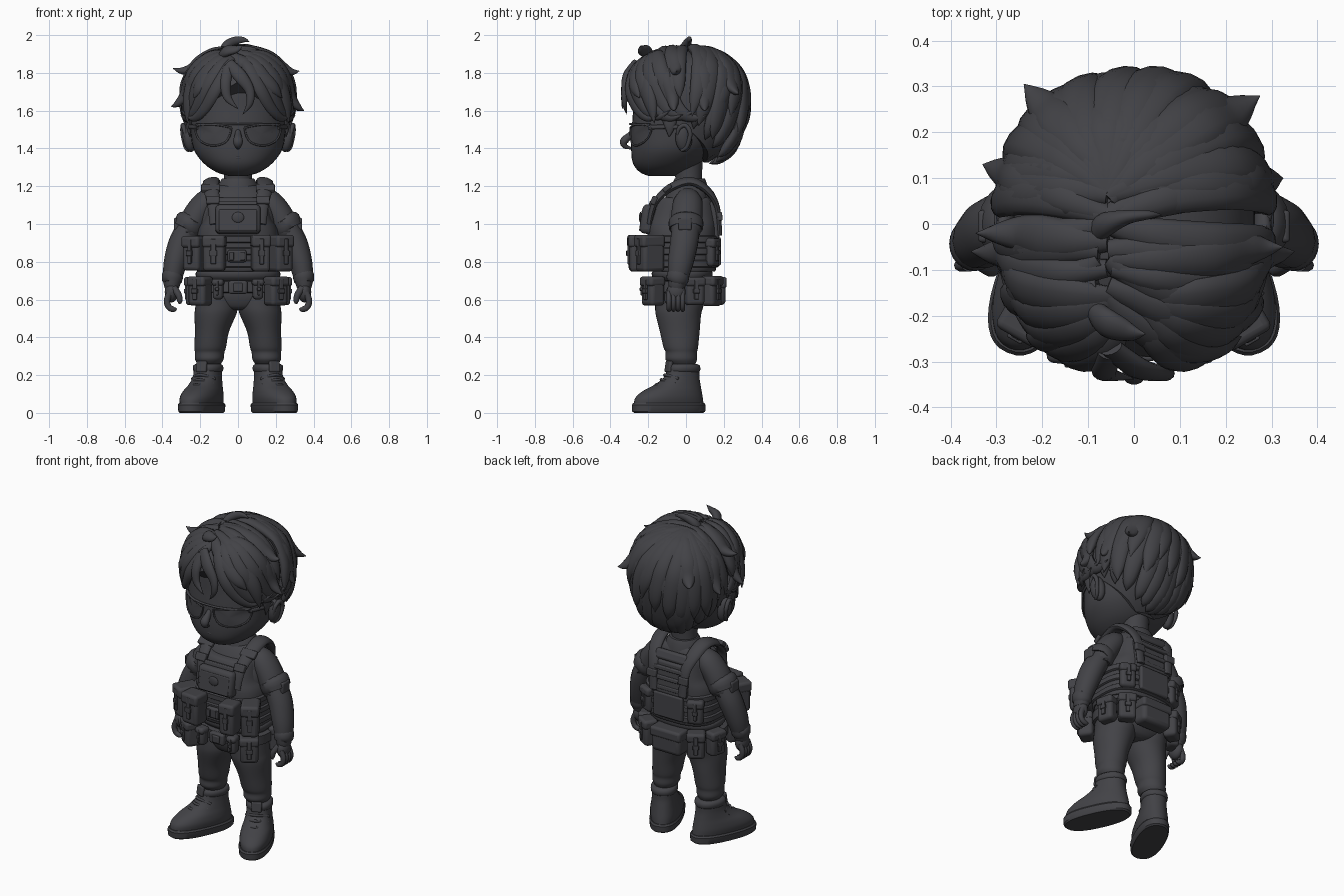
import bpy, bmesh, math, random
from mathutils import Vector, Matrix

random.seed(4)
mat = bpy.data.materials.new("dark_grey")
mat.diffuse_color = (0.055, 0.055, 0.062, 1)


def finish(name, bm, bevel=0.0, sharp=50):
    bmesh.ops.recalc_face_normals(bm, faces=bm.faces[:])
    me = bpy.data.meshes.new(name)
    bm.to_mesh(me)
    bm.free()
    me.materials.append(mat)
    ob = bpy.data.objects.new(name, me)
    bpy.context.collection.objects.link(ob)
    if bevel:
        b = ob.modifiers.new("bevel", 'BEVEL')
        b.width, b.segments = bevel, 3
    bpy.ops.object.select_all(action='DESELECT')
    ob.select_set(True)
    bpy.context.view_layer.objects.active = ob
    bpy.ops.object.shade_smooth_by_angle(angle=math.radians(sharp))


def skin(bm, rings):
    """Bridge closed rings of points and cap both ends."""
    vs = [[bm.verts.new(p) for p in r] for r in rings]
    n = len(vs[0])
    for a, b in zip(vs, vs[1:]):
        for i in range(n):
            bm.faces.new((a[i], a[(i + 1) % n], b[(i + 1) % n], b[i]))
    bm.faces.new(vs[0])
    bm.faces.new(vs[-1])


def spline(rows, sub):
    """Catmull-Rom interpolation of rows of numbers."""
    rows = [Vector(r) for r in rows]
    out = []
    for i in range(len(rows) - 1):
        a, b = rows[max(i - 1, 0)], rows[i]
        c, d = rows[i + 1], rows[min(i + 2, len(rows) - 1)]
        for k in range(sub):
            t = k / sub
            out.append(0.5 * (2 * b + (c - a) * t + (2 * a - 5 * b + 4 * c - d) * t * t
                              + (3 * b - a - 3 * c + d) * t ** 3))
    return out + [rows[-1]]


def spow(v, e):
    return math.copysign(abs(v) ** e, v)


def loft(name, rows, p=2.0, sub=5, n=40, xf=None, sharp=50):
    """Stack of superellipse rings: (z, cx, cy, rx, ry)."""
    bm = bmesh.new()
    ang = [math.tau * i / n for i in range(n)]
    skin(bm, [[(r[1] + r[3] * spow(math.cos(a), 2 / p), r[2] + r[4] * spow(math.sin(a), 2 / p), r[0])
               for a in ang] for r in spline(rows, sub)])
    if xf:
        bm.transform(xf)
    finish(name, bm, sharp=sharp)


def tube(name, rows, up=lambda p: Vector((0, 1, 0)), sub=6, n=14):
    """Swept ellipse: (x, y, z, half width, half thickness)."""
    rows = spline(rows, sub)
    pts = [Vector(r[:3]) for r in rows]
    rings = []
    for i, p in enumerate(pts):
        t = (pts[min(i + 1, len(pts) - 1)] - pts[max(i - 1, 0)]).normalized()
        s = t.cross(up(p)).normalized()
        u = s.cross(t)
        w, h = max(rows[i][3], .001), max(rows[i][4], .001)
        rings.append([p + s * w * math.cos(math.tau * k / n) + u * h * math.sin(math.tau * k / n)
                      for k in range(n)])
    bm = bmesh.new()
    skin(bm, rings)
    finish(name, bm)


def box(name, loc, size, rz=0, rx=0, bevel=.012):
    bm = bmesh.new()
    bmesh.ops.create_cube(bm, size=1)
    bm.transform(Matrix.Translation(loc) @ Matrix.Rotation(math.radians(rz), 4, 'Z')
                 @ Matrix.Rotation(math.radians(rx), 4, 'X') @ Matrix.Diagonal((*size, 1)))
    finish(name, bm, bevel)


def ball(name, loc, size, rot=(0, 0, 0)):
    bm = bmesh.new()
    bmesh.ops.create_uvsphere(bm, u_segments=24, v_segments=16, radius=1)
    r = Matrix.Rotation(rot[2], 4, 'Z') @ Matrix.Rotation(rot[1], 4, 'Y') @ Matrix.Rotation(rot[0], 4, 'X')
    bm.transform(Matrix.Translation(loc) @ r @ Matrix.Diagonal((*size, 1)))
    finish(name, bm)


def pouch(name, x, y, z, w, d, h, rz):
    """Pouch whose outer face points along local -y, with flap, strap and buckle."""
    f = Matrix.Translation((x, y, z)) @ Matrix.Rotation(math.radians(rz), 4, 'Z')
    box(name, (x, y, z), (w, d, h), rz, bevel=.02)
    box(name + "_flap", f @ Vector((0, -.004, h * .33)), (w + .008, d + .008, h * .34), rz, bevel=.016)
    box(name + "_strap", f @ Vector((0, -d / 2 - .004, h * .05)), (w * .24, .012, h * .7), rz, bevel=.004)
    box(name + "_buckle", f @ Vector((0, -d / 2 - .008, 0)), (w * .36, .014, h * .16), rz, bevel=.004)


# Head, neck and face
loft("head", [(1.255, 0, -.13, .05, .07), (1.275, 0, -.13, .115, .115), (1.32, 0, -.105, .18, .175),
              (1.39, 0, -.075, .232, .215), (1.48, 0, -.05, .25, .238), (1.6, 0, -.03, .255, .25),
              (1.75, 0, -.01, .235, .255), (1.85, 0, 0, .17, .19)], 2.15)
loft("neck", [(1.15, 0, .02, .1, .085), (1.22, 0, .015, .075, .07), (1.36, 0, .01, .08, .08)])
loft("collar", [(1.17, 0, .02, .115, .1), (1.215, 0, .02, .1, .09), (1.24, 0, .02, .085, .08)], sub=2)
tube("nose", [(0, -.27, 1.5, .012, .012), (0, -.296, 1.47, .018, .018), (0, -.328, 1.438, .026, .022),
              (0, -.322, 1.412, .018, .014), (0, -.285, 1.4, .005, .005)])
tube("upper_lip", [(-.04, -.272, 1.346, .002, .002), (0, -.284, 1.352, .007, .005), (.04, -.272, 1.346, .002, .002)])


def face_y(x, off=0):
    return -.05 - (.238 + off) * math.sqrt(max(0, 1 - (x / (.262 + off)) ** 2))


for s in (-1, 1):
    # Ears
    ball("ear", (s * .258, -.012, 1.455), (.034, .045, .075), (.1, s * .12, s * .3))
    tube("ear_rim", [(s * .27, -.045, 1.44, .008, .008), (s * .285, -.04, 1.5, .011, .011), (s * .292, -.005, 1.523, .012, .012),
                     (s * .293, .022, 1.48, .012, .012), (s * .278, .005, 1.41, .011, .011), (s * .262, -.025, 1.39, .01, .01)],
         up=lambda p: Vector((1, 0, 0)))
    # Sunglasses
    edge = [(.035, 1.51), (.12, 1.525), (.21, 1.522), (.225, 1.49), (.2, 1.44), (.14, 1.415), (.075, 1.428), (.045, 1.465)]
    edge = [tuple(v) for v in spline([(*e, 0) for e in edge + edge[:1]], 4)]
    tube("glasses_rim", [(s * x, face_y(x, .008), z, .005, .005) for x, z, _ in edge], sub=1, n=8)
    bm = bmesh.new()
    mid = bm.verts.new((s * .125, face_y(.125, .012), 1.475))
    vs = [bm.verts.new((s * x, face_y(x, .006), z)) for x, z, _ in edge[:-1]]
    for i, v in enumerate(vs):
        bm.faces.new((mid, v, vs[(i + 1) % len(vs)]))
    finish("lens", bm)
    tube("glasses_arm", [(s * .215, face_y(.215, .008), 1.512, .012, .006), (s * .26, -.1, 1.515, .011, .006),
                         (s * .265, 0, 1.51, .01, .006)], up=lambda p: Vector((1, 0, 0)))
tube("glasses_brow_bar", [(x, face_y(abs(x), .006), 1.53 - abs(x) * .02, .006, .007)
                          for x in (-.22, -.15, -.07, 0, .07, .15, .22)])

# Hair: a rounded shell with locks swept over it
HC = Vector((0, 0, 1.66))
radial = lambda p: (p - HC).normalized()


def on_hair(d, k=1.0):
    q = sum(abs(c) ** 2.35 for c in d) ** (1 / 2.35)
    d = d / q * k
    return HC + Vector((d.x * .274, d.y * .308, d.z * (.265 if d.z > 0 else .365)))


def aim(az, h):
    a, c = math.radians(az), math.sqrt(1 - h * h)
    return Vector((math.sin(a) * c, -math.cos(a) * c, h))


bm = bmesh.new()
shell = []
for j in range(15):
    ring = []
    for i in range(48):
        az = abs(i * 7.5 - 180)
        low = .35 - .5 * min(1, az / 50) - .77 * min(1, max(0, az - 65) / 75)
        ring.append(on_hair(aim(i * 7.5 - 180, low + (.995 - low) * math.sin(j / 14 * math.pi / 2)), .965))
    shell.append(ring)
skin(bm, shell)
finish("hair_shell", bm)


def top(x, y):
    a = Vector((x / .3, y / .33, 0))
    a.z = math.sqrt(max(.05, 1 - a.length_squared))
    return a


def lock(x, y, az, h, w=.06, lift=.08, swing=0.0):
    """Lock from the parting at (x, y) to a tip at azimuth az and height h."""
    a, e, rows = top(x, y), aim(az, h), []
    side = a.cross(e).normalized()
    for k in range(7):
        t = k / 6
        d = (a * (1 - t) + e * t).normalized() + side * swing * math.sin(t * math.pi)
        wid = w * (.45 + 1.1 * t) * (1 - t ** 3.5)
        rows.append((*on_hair(d.normalized(), 1.0 + lift * t ** 3), wid, .013 + .3 * wid if t < 1 else .001))
    tube("hair_lock", rows, radial, 4, 12)


def flick(x, y, tip, w):
    """Lock leaving the scalp and sweeping out to a free tip point."""
    a, tip = top(x, y), Vector(tip)
    d = tip - HC
    e = Vector((d.x / .3, d.y / .33, d.z / .3)).normalized()
    rows = [(*on_hair(a), w * .5, .02)]
    for t, k, v in ((.3, 1.0, .9), (.58, 1.01, 1.1), (.82, 1.03, .9)):
        rows.append((*on_hair((a * (1 - t) + e * t).normalized(), k), w * v, .03))
    rows += [(*(Vector(rows[-1][:3]).lerp(tip, .55) - Vector((0, 0, .012))), w * .5, .018), (*tip, .001, .001)]
    tube("hair_flick", rows, radial, 5, 12)


# Back locks falling to the nape, in two layers
for i in range(13):
    az = 98 + i * 13.7
    fall = abs(az - 180) / 82
    lock(-.06, .09, az, -.92 + .5 * fall ** 1.7, .056, random.uniform(-.03, .03), random.uniform(-.06, .06))
for i in range(11):
    lock(-.06, .07, 102 + i * 15.6, random.uniform(-.58, -.2), .06, random.uniform(.03, .09), random.uniform(-.1, .1))
for s in (-1, 1):
    # Side locks off the parting
    for i in range(4):
        lock(-.07 + s * .01, .1 - i * .08, s * (112 - i * 17), -.3 + .08 * (i % 3), .052, .06 + .05 * (i % 2), s * .1)
        lock(-.07 + s * .01, .08 - i * .08, s * (104 - i * 19), .12 - .1 * (i % 2), .05, .06 + .05 * (i % 2), -s * .06)
    # Fringe swept sideways off the forehead with upturned ends
    for j in range(5):
        w = .034 + .003 * j
        path = [(-6 + s * 5, .86, 1, w * .5), (s * (13 + 8 * j), .6 + .04 * j, 1.04, w), (s * (24 + 10 * j), .2 + .06 * j, 1.04, w * 1.1),
                (s * (37 + 11 * j), -.12, 1.02, w * .9), (s * (52 + 11 * j), -.25 + .02 * (j % 2), 1.04, w * .55),
                (s * (65 + 11 * j), -.2 + .06 * (j % 2), 1.11, .001)]
        tube("fringe", [(*on_hair(aim(az, h), k), v, .004 + v * .45) for az, h, k, v in path], radial, 5, 12)
    # Sideburns
    tube("sideburn", [(s * .25, -.09, 1.6, .05, .02), (s * .26, -.085, 1.52, .03, .014), (s * .255, -.09, 1.46, .002, .002)],
         up=lambda p: Vector((1, 0, 0)))
# Free flicks around the sides, back and top
for x, y, tip, w in ((-.06, -.04, (-.345, -.02, 1.825), .045), (-.05, -.08, (.325, -.05, 1.81), .045),
                     (-.06, .06, (.275, .28, 1.69), .055), (-.06, .1, (-.24, .305, 1.7), .05),
                     (-.06, .02, (-.33, .13, 1.62), .045), (-.05, .02, (.325, .1, 1.6), .045),
                     (-.05, -.1, (.35, -.06, 1.6), .04), (-.06, -.1, (-.355, -.06, 1.62), .04)):
    flick(x, y, tip, w)
tube("front_tuft", [(-.09, -.18, 1.88, .02, .02), (-.06, -.215, 1.915, .035, .024), (-.01, -.235, 1.925, .024, .016),
                    (.025, -.24, 1.945, .001, .001)], radial)
# Forehead curl and crown cowlick
front = lambda p: Vector((0, -1, .2))
tube("forehead_curl", [(-.05, -.27, 1.85, .03, .018), (.01, -.315, 1.785, .036, .02), (.06, -.325, 1.71, .026, .018),
                       (.062, -.325, 1.64, .018, .014), (.025, -.315, 1.58, .001, .001)], front)
tube("forehead_curl", [(-.05, -.28, 1.83, .03, .018), (-.065, -.318, 1.75, .028, .018), (-.055, -.328, 1.67, .022, .015),
                       (0, -.338, 1.61, .001, .001)], front)
tube("cowlick", [(-.085, -.02, 1.9, .02, .03), (-.06, 0, 1.945, .024, .026), (-.015, .015, 1.97, .022, .016),
                 (.03, .02, 1.975, .014, .01), (.06, .02, 1.965, .001, .001)])

# Shirt, vest, trousers seat and belt
loft("shirt", [(.7, 0, -.02, .205, .14), (.88, 0, -.015, .2, .15), (1.02, 0, -.01, .2, .145),
               (1.12, 0, .005, .18, .125), (1.18, 0, .015, .145, .1), (1.215, 0, .02, .08, .07)], 2.3)
loft("trouser_seat", [(.545, 0, -.028, .06, .085), (.56, 0, -.028, .14, .11), (.595, 0, -.025, .205, .13),
                      (.64, 0, -.025, .218, .138), (.71, 0, -.02, .205, .14)], 2.2)
loft("vest", [(.75, 0, -.02, .205, .165), (.77, 0, -.02, .22, .18), (.95, 0, -.02, .215, .185), (1.03, 0, -.015, .18, .18),
              (1.12, 0, -.005, .16, .155), (1.14, 0, 0, .145, .14)], 2.8)
for z in (.79, .855, .92):
    loft("webbing_band", [(z - .02, 0, -.02, .222, .185), (z - .014, 0, -.02, .23, .194),
                          (z + .014, 0, -.02, .23, .194), (z + .02, 0, -.02, .222, .185)], 2.8, sub=1)
loft("belt", [(.635, 0, -.025, .22, .15), (.64, 0, -.025, .235, .165), (.695, 0, -.025, .235, .165),
              (.7, 0, -.025, .22, .15)], 2.4, sub=1)
loft("shirt_hem", [(.7, 0, -.02, .205, .14), (.72, 0, -.02, .222, .158), (.745, 0, -.02, .222, .16), (.76, 0, -.02, .2, .14)], 2.4)
box("belt_buckle", (0, -.2, .665), (.1, .035, .07))
box("belt_buckle_plate", (0, -.217, .665), (.05, .02, .045), bevel=.006)
box("vest_buckle", (-.005, -.225, .83), (.1, .03, .065))
for s in (-1, 1):
    box("buckle_prong", (s * .03 - .005, -.242, .83), (.025, .014, .045), bevel=.004)

# Chest pouch with flap, rim and a round badge
box("chest_pouch", (0, -.2, 1.025), (.24, .075, .155), rx=-8, bevel=.025)
box("chest_pouch_panel", (0, -.234, 1.02), (.2, .014, .115), rx=-8, bevel=.006)
ball("chest_badge", (0, -.241, 1.035), (.032, .008, .028))
box("chest_top_strap", (0, -.18, 1.108), (.2, .03, .025), rx=-15, bevel=.006)

# Front vest pouches
pouch("left_large_pouch", -.125, -.25, .845, .115, .1, .19, -6)
pouch("left_small_pouch", -.222, -.185, .845, .1, .13, .185, -30)
pouch("right_pouch", .12, -.25, .845, .095, .1, .195, 6)
pouch("right_outer_pouch", .22, -.19, .845, .1, .13, .195, 30)
# Belt pouches all the way round
for s in (-1, 1):
    pouch("belt_front_pouch", s * .2, -.175, .645, .105, .09, .155, s * 35)
    pouch("belt_thin_pouch", s * .105, -.2, .655, .055, .06, .11, s * 8)
    pouch("belt_side_pouch", s * .235, .045, .645, .1, .07, .15, s * 105)
    pouch("belt_back_pouch", s * .165, .135, .645, .1, .08, .16, 180 - s * 32)
    pouch("vest_back_pouch", s * .165, .14, .85, .09, .05, .15, 180 - s * 25)
box("belt_rear_pack", (0, .16, .645), (.2, .1, .15), bevel=.025)
box("belt_rear_pack_flap", (0, .163, .69), (.21, .105, .06), bevel=.015)
# Back plate
box("back_panel", (0, .15, 1.02), (.24, .04, .2), rx=5, bevel=.015)
box("back_yoke", (0, .13, 1.145), (.22, .05, .06), rx=22, bevel=.015)
box("back_lower_panel", (0, .17, .855), (.2, .03, .15), bevel=.01)
for z in (.96, 1.02, 1.08):
    box("back_strap", (0, .166, z), (.22, .03, .025), rx=5, bevel=.006)

for s in (-1, 1):
    out = lambda p: (p - Vector((s * .1, 0, 1.02))).normalized()
    # Shoulder straps
    tube("shoulder_strap", [(s * .12, -.195, 1.0, .03, .012), (s * .13, -.165, 1.11, .034, .016), (s * .142, -.085, 1.19, .042, .02),
                            (s * .142, .02, 1.226, .045, .022), (s * .13, .11, 1.18, .042, .02), (s * .11, .165, 1.09, .032, .014),
                            (s * .1, .18, .94, .026, .012)], out)
    box("strap_buckle", (s * .133, -.17, 1.125), (.07, .03, .045), rx=-25, bevel=.007)
    box("strap_slider", (s * .145, -.1, 1.19), (.1, .05, .026), rx=38, bevel=.007)
    box("rear_strap_buckle", (s * .108, .18, 1.04), (.065, .025, .045), rx=5, bevel=.006)
    # Arms and hands
    tube("sleeve", [(s * .12, .01, 1.15, .05, .055), (s * .165, .01, 1.115, .068, .078), (s * .215, .005, 1.05, .073, .084),
                    (s * .252, 0, .975, .072, .084), (s * .262, 0, .945, .064, .075)])
    tube("arm_band", [(s * .243, 0, 1.025, .066, .076), (s * .246, 0, 1.02, .082, .091), (s * .264, 0, .975, .082, .09),
                      (s * .267, 0, .97, .068, .08)], sub=2, n=28)
    box("arm_band_patch", (s * .325, -.005, 1.0), (.03, .07, .065), bevel=.008)
    tube("forearm", [(s * .255, 0, .99, .062, .075), (s * .3, -.01, .9, .067, .075), (s * .333, -.03, .79, .061, .068),
                     (s * .348, -.045, .7, .048, .052), (s * .35, -.05, .66, .038, .042)])
    tube("cuff", [(s * .344, -.04, .735, .045, .05), (s * .346, -.042, .73, .056, .06), (s * .35, -.045, .695, .052, .056),
                  (s * .35, -.046, .69, .04, .045)], sub=2, n=24)
    ball("palm", (s * .352, -.052, .64), (.036, .05, .055))
    for i in range(4):
        y = -.09 + i * .024
        tube("finger", [(s * .36, y, .64, .017, .014), (s * .376, y, .595, .017, .014), (s * .366, y, .56, .016, .013),
                        (s * .34, y, .548, .014, .012), (s * .325, y, .553, .004, .004)], n=10)
    tube("thumb", [(s * .34, -.08, .66, .02, .018), (s * .315, -.098, .625, .017, .016), (s * .308, -.1, .592, .014, .013),
                   (s * .31, -.098, .577, .004, .004)], n=10)
    # Trouser legs with gathered ankles
    loft("trouser_leg", [(.26, s * .152, -.02, .062, .07), (.285, s * .152, -.025, .076, .084), (.32, s * .15, -.025, .078, .083),
                         (.35, s * .147, -.028, .084, .092), (.43, s * .138, -.033, .09, .105), (.52, s * .12, -.04, .11, .12),
                         (.57, s * .112, -.035, .113, .128), (.64, s * .112, -.03, .108, .13)])
    # Boots, turned outward
    xf = Matrix.Translation((s * .152, 0, 0)) @ Matrix.Rotation(s * math.radians(24), 4, 'Z')
    loft("boot_sole", [(0, 0, -.1, .083, .195), (.008, 0, -.1, .089, .205), (.042, 0, -.1, .092, .207),
                       (.052, 0, -.1, .086, .2)], 2.4, 1, xf=xf, sharp=35)
    loft("boot_upper", [(.04, 0, -.1, .084, .198), (.08, 0, -.098, .09, .19), (.115, 0, -.08, .086, .165),
                        (.15, 0, -.048, .077, .126), (.19, 0, -.025, .071, .096), (.24, 0, -.015, .068, .084),
                        (.255, 0, -.015, .055, .07)], 2.2, xf=xf)
    loft("boot_collar", [(.215, 0, -.015, .066, .082), (.225, 0, -.015, .075, .09), (.25, 0, -.015, .075, .088),
                         (.26, 0, -.015, .06, .07)], 2.2, 2, xf=xf)
    for y, z in ((-.205, .124), (-.172, .15), (-.142, .176), (-.122, .202)):
        pts = [xf @ Vector(p) for p in ((-.066, y + .05, z - .022), (0, y, z), (.066, y + .05, z - .022))]
        tube("boot_lace", [(*p, .008, .008) for p in pts], n=8)
    box("boot_tongue", xf @ Vector((0, -.1, .245)), (.06, .022, .06), s * 24, -8, .008)
